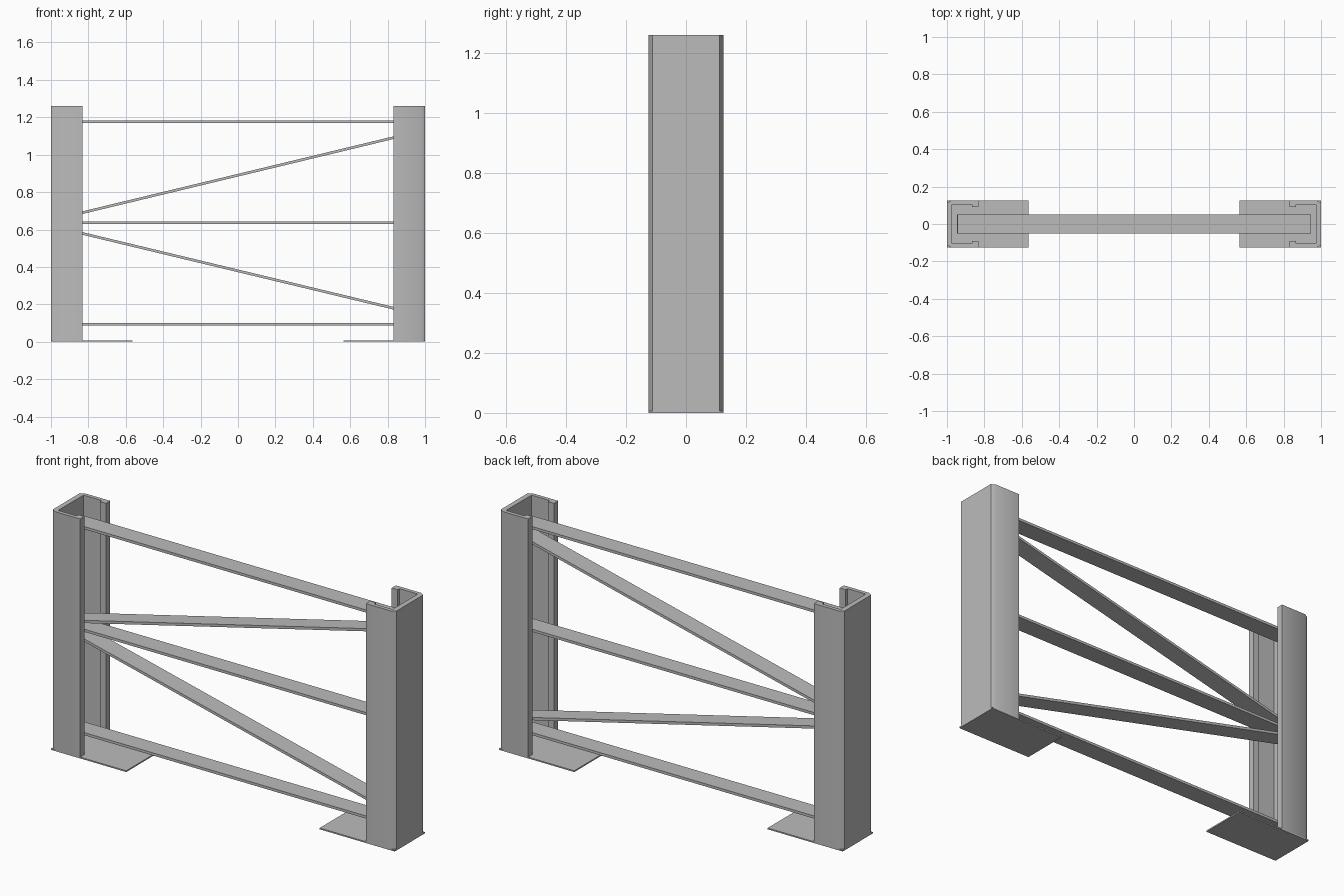
import bpy, bmesh, math
from mathutils import Matrix, Vector

cube = bpy.data.objects.get("Cube")
if cube:
    bpy.data.objects.remove(cube, do_unlink=True)

# Single steel colour
steel = bpy.data.materials.new("grey steel")
steel.use_nodes = True
colour = (0.5, 0.5, 0.5, 1)
steel.diffuse_color = colour
steel.node_tree.nodes["Principled BSDF"].inputs["Base Color"].default_value = colour


def finish(name, bm):
    bmesh.ops.recalc_face_normals(bm, faces=bm.faces)
    mesh = bpy.data.meshes.new(name)
    bm.to_mesh(mesh)
    bm.free()
    mesh.materials.append(steel)
    obj = bpy.data.objects.new(name, mesh)
    bpy.context.collection.objects.link(obj)
    return obj


def box(name, centre, size, tilt=0.0):
    bm = bmesh.new()
    bmesh.ops.create_cube(bm, size=1)
    bm.transform(Matrix.Translation(Vector(centre))
                 @ Matrix.Rotation(-tilt, 4, 'Y')
                 @ Matrix.Diagonal((*size, 1)))
    return finish(name, bm)


# Upright: lipped channel, open towards the middle of the frame
HEIGHT, PLATE = 1.26, 0.007
half = [(1.0, 0.112), (0.978, 0.125), (0.832, 0.125), (0.832, 0.09),
        (0.867, 0.09), (0.867, 0.105), (0.973, 0.105)]
profile = half + [(x, -y) for x, y in reversed(half)]


def upright(name, side):
    bm = bmesh.new()
    face = bm.faces.new([bm.verts.new((side * x, y, PLATE)) for x, y in profile])
    ext = bmesh.ops.extrude_face_region(bm, geom=[face], use_keep_orig=True)
    top = [v for v in ext["geom"] if isinstance(v, bmesh.types.BMVert)]
    bmesh.ops.translate(bm, verts=top, vec=(0, 0, HEIGHT - PLATE))
    obj = finish(name, bm)
    bpy.ops.object.select_all(action='DESELECT')
    obj.select_set(True)
    bpy.context.view_layer.objects.active = obj
    bpy.ops.object.shade_smooth_by_angle(angle=math.radians(40))


for label, side in (("left", 1), ("right", -1)):
    upright(label + "_upright", side)
    box(label + "_base_plate", (side * 0.7815, 0, PLATE / 2), (0.437, 0.25, PLATE))

# Flat horizontal rails
WIDTH, THICK, REACH = 0.1, 0.014, 1.89
for label, z in (("bottom", 0.093), ("middle", 0.637), ("top", 1.177)):
    box(label + "_rail", (0, 0, z), (REACH, WIDTH, THICK))

# Diagonal braces fanning out from the middle of the right upright
for label, z0, z1 in (("upper", 0.69, 1.091), ("lower", 0.579, 0.179)):
    tilt = math.atan2(z1 - z0, 1.664)
    box(label + "_brace", (0, 0, (z0 + z1) / 2),
        (REACH / math.cos(tilt), WIDTH, THICK), tilt)
